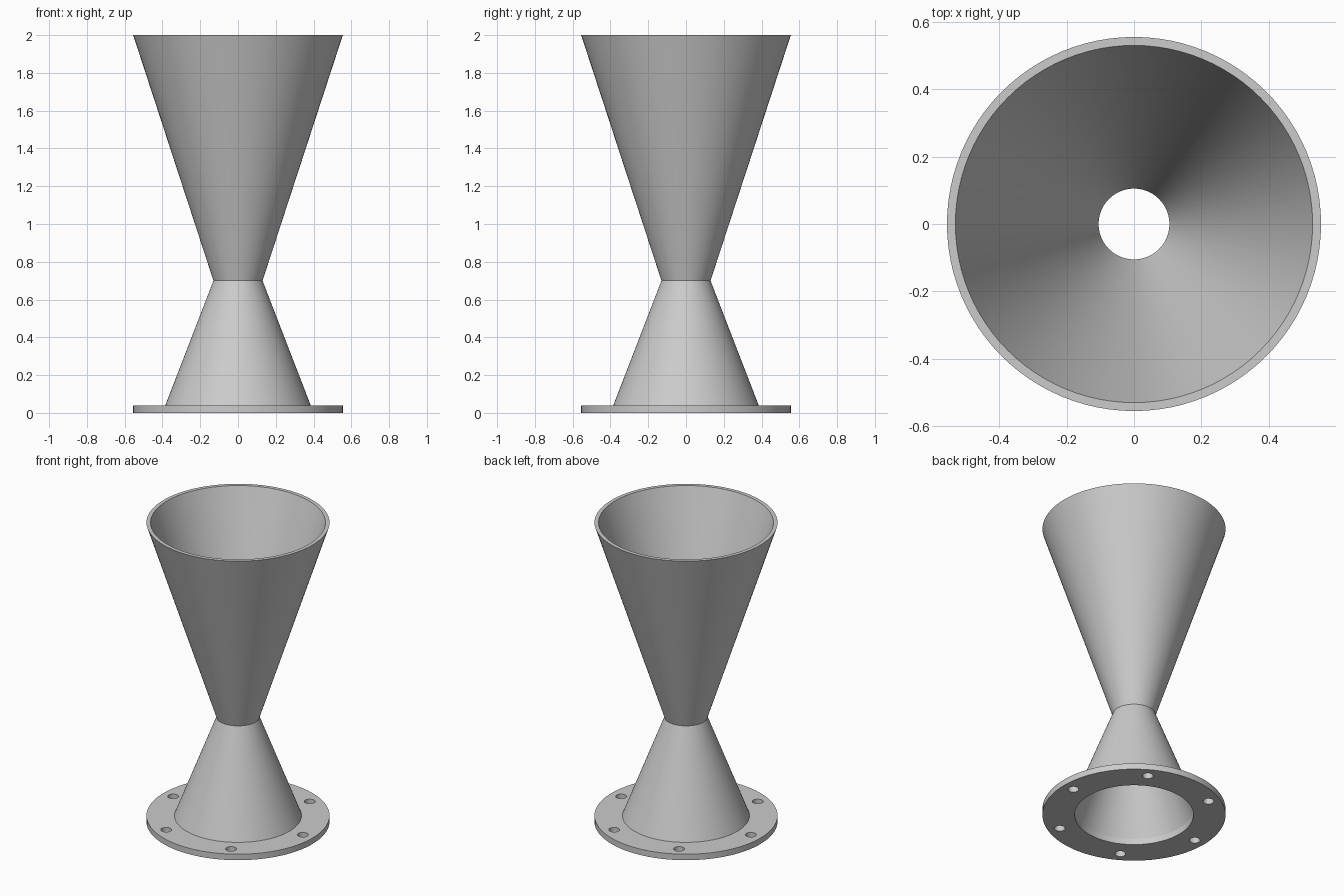
import bpy, bmesh, math

if "Cube" in bpy.data.objects:
    bpy.data.objects.remove(bpy.data.objects["Cube"], do_unlink=True)

SEGMENTS = 96
RIM, WALL = 0.555, 0.025
FLANGE_H, THROAT_Z, TOP_Z = 0.04, 0.7, 2.0
BASE_R, THROAT_R = 0.385, 0.13

# Single plain grey
grey = bpy.data.materials.new("plain grey")
grey.use_nodes = True
colour = (0.6, 0.6, 0.6, 1)
grey.diffuse_color = colour
grey.node_tree.nodes["Principled BSDF"].inputs["Base Color"].default_value = colour


def finish(obj):
    obj.data.materials.clear()
    obj.data.materials.append(grey)
    bpy.ops.object.select_all(action='DESELECT')
    obj.select_set(True)
    bpy.context.view_layer.objects.active = obj
    bpy.ops.object.shade_smooth_by_angle(angle=math.radians(25))


def lathe(name, profile):
    """Spin an open (radius, height) profile around the z axis."""
    bm = bmesh.new()
    verts = [bm.verts.new((r, 0, z)) for r, z in profile]
    edges = [bm.edges.new(pair) for pair in zip(verts, verts[1:])]
    bmesh.ops.spin(bm, geom=verts + edges, cent=(0, 0, 0), axis=(0, 0, 1),
                   angle=math.tau, steps=SEGMENTS, use_merge=True)
    bmesh.ops.remove_doubles(bm, verts=bm.verts, dist=0.0001)
    bmesh.ops.recalc_face_normals(bm, faces=bm.faces)
    mesh = bpy.data.meshes.new(name)
    bm.to_mesh(mesh)
    bm.free()
    obj = bpy.data.objects.new(name, mesh)
    bpy.context.collection.objects.link(obj)
    finish(obj)


def add_ring(curve, radius, cx=0, cy=0, count=SEGMENTS):
    spline = curve.splines.new('POLY')
    spline.points.add(count - 1)
    for i, point in enumerate(spline.points):
        a = math.tau * i / count
        point.co = (cx + radius * math.cos(a), cy + radius * math.sin(a), 0, 1)
    spline.use_cyclic_u = True


# Hollow double cone: outside up, over the rim, inside down
lathe("double_cone", [
    (BASE_R, FLANGE_H), (THROAT_R, THROAT_Z), (RIM, TOP_Z),
    (RIM - WALL, TOP_Z), (THROAT_R - WALL, THROAT_Z), (BASE_R - WALL, FLANGE_H)])

# Flat flange with a central bore and six bolt holes
outline = bpy.data.curves.new("flange", 'CURVE')
outline.dimensions = '2D'
outline.fill_mode = 'BOTH'
outline.extrude = FLANGE_H / 2
add_ring(outline, RIM)
add_ring(outline, BASE_R - WALL)
for k in range(6):
    a = math.tau * k / 6
    add_ring(outline, 0.033, 0.48 * math.cos(a), 0.48 * math.sin(a), 32)
flange = bpy.data.objects.new("flange", outline)
bpy.context.collection.objects.link(flange)
flange.location.z = FLANGE_H / 2
bpy.ops.object.select_all(action='DESELECT')
flange.select_set(True)
bpy.context.view_layer.objects.active = flange
bpy.ops.object.convert(target='MESH')
flange = bpy.context.view_layer.objects.active

# Weld the caps to the walls
bm = bmesh.new()
bm.from_mesh(flange.data)
bmesh.ops.remove_doubles(bm, verts=bm.verts, dist=0.0001)
bmesh.ops.recalc_face_normals(bm, faces=bm.faces)
bm.to_mesh(flange.data)
bm.free()
finish(flange)
